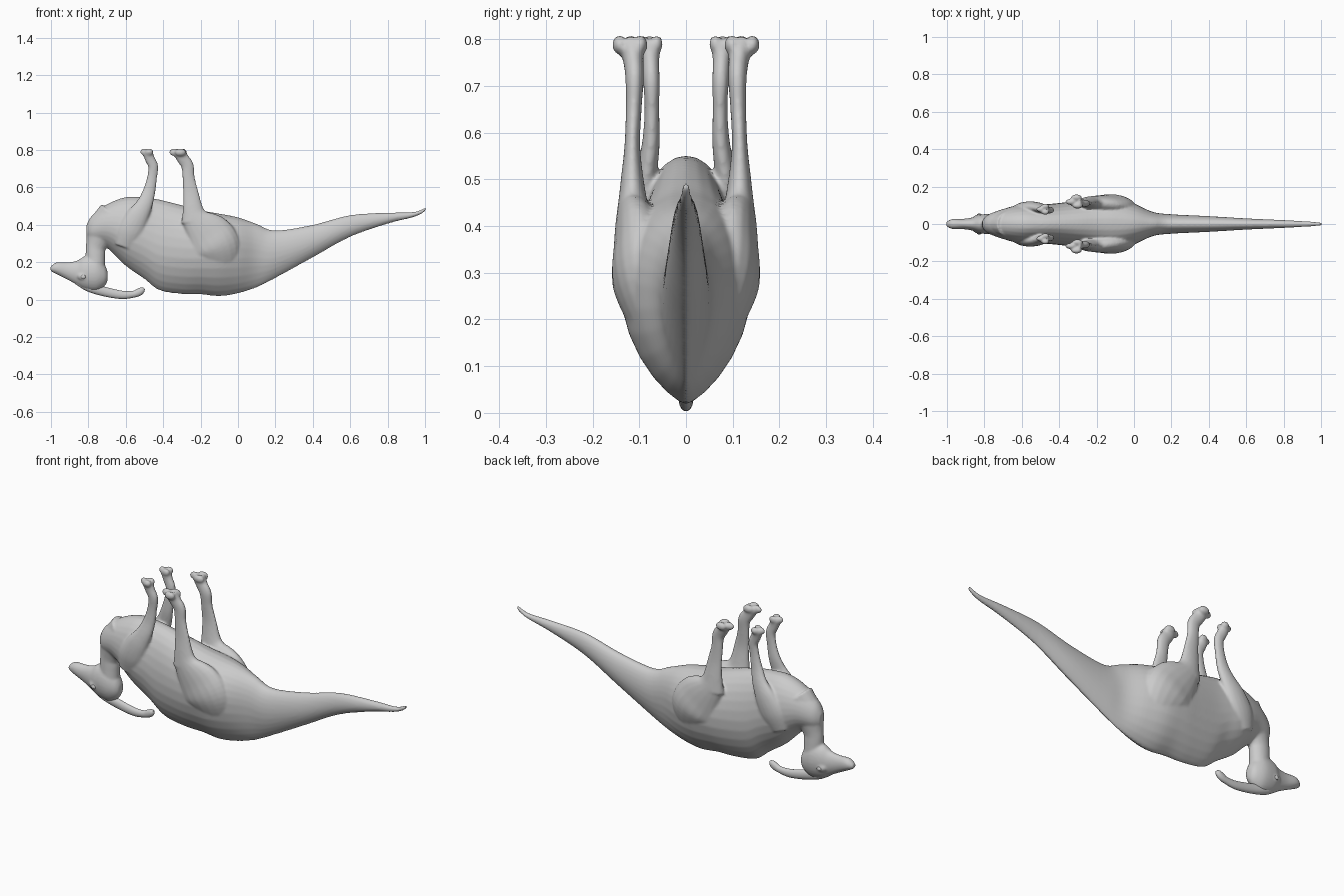
import bpy, bmesh, math
from mathutils import Vector

if "Cube" in bpy.data.objects:
    bpy.data.objects.remove(bpy.data.objects["Cube"])


def spline(rows, steps=5):
    """Catmull-Rom resampling of a list of number tuples."""
    out = []
    for i in range(len(rows) - 1):
        quad = [rows[max(0, min(len(rows) - 1, i + k))] for k in (-1, 0, 1, 2)]
        for s in range(steps):
            t = s / steps
            out.append([0.5 * (2 * b + (c - a) * t + (2 * a - 5 * b + 4 * c - d) * t * t
                               + (3 * b - a - 3 * c + d) * t ** 3) for a, b, c, d in zip(*quad)])
    out.append(list(rows[-1]))
    return out


def skin(name, rings):
    bm = bmesh.new()
    loops = [[bm.verts.new(p) for p in ring] for ring in rings]
    n = len(loops[0])
    for a, b in zip(loops, loops[1:]):
        for i in range(n):
            bm.faces.new((a[i], a[(i + 1) % n], b[(i + 1) % n], b[i]))
    bm.faces.new(loops[0])
    bm.faces.new(loops[-1])
    bmesh.ops.recalc_face_normals(bm, faces=bm.faces)
    mesh = bpy.data.meshes.new(name)
    bm.to_mesh(mesh)
    bm.free()
    ob = bpy.data.objects.new(name, mesh)
    bpy.context.collection.objects.link(ob)
    return ob


def hull(name, rows, pinch, n=28):
    """Upright sections: x, top z, bottom z, half width, height fraction of widest point."""
    rings = []
    for x, top, bot, w, f in spline(rows):
        zc = bot + (top - bot) * f
        ring = []
        for i in range(n):
            a = 2 * math.pi * i / n
            c, s = math.cos(a), math.sin(a)
            e = pinch if s < 0 else 1.0
            y = math.copysign(abs(c) ** e, c) * w
            ring.append((x, y, zc + s * ((top - zc) if s > 0 else (zc - bot))))
        rings.append(ring)
    return skin(name, rings)


def limb(name, rows, side=1, n=18):
    """Sections across a path: x, y, z, radius in the side view, radius in y."""
    pts = spline(rows)
    rings = []
    for i, (x, y, z, r, ry) in enumerate(pts):
        p, q = pts[max(i - 1, 0)], pts[min(i + 1, len(pts) - 1)]
        t = Vector((q[0] - p[0], 0, q[2] - p[2])).normalized()
        u = Vector((-t.z, 0, t.x))
        rings.append([Vector((x, y * side, z)) + u * r * math.cos(a) + Vector((0, ry * math.sin(a), 0))
                      for a in (2 * math.pi * k / n for k in range(n))])
    return skin(name, rings)


def blob(name, loc, size):
    bpy.ops.mesh.primitive_uv_sphere_add(segments=20, ring_count=12, location=loc)
    ob = bpy.context.object
    ob.name = name
    ob.scale = size
    return ob


# trunk and tail (animal lies on its back, belly up)
parts = [hull("body", [
    (-.81, .40, .33, .02, .5), (-.78, .45, .30, .05, .5), (-.70, .51, .275, .08, .5),
    (-.60, .548, .18, .105, .5), (-.50, .547, .11, .105, .5), (-.42, .535, .05, .11, .5),
    (-.30, .505, .03, .125, .52), (-.20, .478, .028, .138, .55), (-.10, .46, .018, .14, .6),
    (0, .44, .033, .11, .6), (.10, .405, .065, .065, .6), (.20, .37, .115, .052, .55),
    (.40, .40, .225, .042, .5), (.60, .452, .335, .03, .5), (.80, .465, .405, .021, .5),
    (.93, .468, .438, .014, .5), (.98, .482, .458, .011, .5), (1.003, .494, .476, .009, .5)], 1.5)]

# neck and head
parts.append(limb("neck", [
    (-.66, 0, .44, .10, .075), (-.725, 0, .37, .085, .058), (-.758, 0, .29, .056, .042),
    (-.762, 0, .24, .053, .042), (-.76, 0, .17, .05, .045)]))
parts.append(hull("head", [
    (-1.002, .178, .152, .014, .5), (-.97, .199, .135, .027, .5), (-.91, .200, .105, .028, .5),
    (-.86, .209, .078, .036, .5), (-.82, .232, .055, .05, .5), (-.76, .235, .045, .054, .5),
    (-.715, .19, .07, .038, .5), (-.697, .15, .10, .018, .5)], 1.2))

for s, tag in ((1, "left"), (-1, "right")):
    # hind leg: thigh, shin and foot
    parts.append(limb("thigh_" + tag, [
        (-.245, .116, .50, .05, .022), (-.225, .112, .43, .075, .036), (-.16, .10, .35, .125, .055),
        (-.11, .088, .27, .13, .068), (-.08, .06, .17, .09, .05), (-.07, .04, .11, .04, .02)], s))
    parts.append(limb("hind_leg_" + tag, [
        (-.23, .112, .42, .075, .036), (-.242, .115, .49, .054, .026), (-.252, .115, .57, .042, .017),
        (-.264, .112, .65, .033, .017), (-.27, .110, .715, .034, .020), (-.295, .113, .755, .033, .022),
        (-.315, .118, .79, .034, .028)], s))
    for k, (dx, dy) in enumerate(((-.338, .118), (-.308, .142), (-.302, .098))):
        parts.append(blob(f"hind_toe_{tag}_{k}", (dx, dy * s, .788), (.03, .016, .021)))
    # front leg: shoulder, arm and foot
    parts.append(limb("front_leg_" + tag, [
        (-.61, .07, .28, .05, .025), (-.58, .083, .36, .07, .034), (-.54, .09, .44, .06, .03),
        (-.50, .085, .51, .044, .024), (-.475, .075, .58, .034, .019), (-.46, .073, .65, .027, .016),
        (-.453, .074, .71, .027, .018), (-.47, .076, .75, .027, .019), (-.485, .078, .79, .028, .024)], s))
    for k, (dx, dy) in enumerate(((-.502, .078), (-.475, .095), (-.475, .063))):
        parts.append(blob(f"front_toe_{tag}_{k}", (dx, dy * s, .79), (.022, .014, .019)))
    # brow ridge around the eye
    parts.append(blob("brow_" + tag, (-.825, .036 * s, .125), (.034, .016, .022)))

# fuse the anatomy into one smooth skin
bpy.ops.object.select_all(action='DESELECT')
for ob in parts:
    ob.select_set(True)
skin_ob = parts[0]
bpy.context.view_layer.objects.active = skin_ob
bpy.ops.object.join()
remesh = skin_ob.modifiers.new("fuse", 'REMESH')
remesh.mode = 'VOXEL'
remesh.voxel_size = .006
soften = skin_ob.modifiers.new("soften", 'SMOOTH')
soften.factor = .5
soften.iterations = 7
for m in ("fuse", "soften"):
    bpy.ops.object.modifier_apply(modifier=m)

# long backward head crest
crest = limb("crest", [
    (-.88, 0, .108, .014, .016), (-.80, 0, .068, .024, .02), (-.71, 0, .042, .025, .016),
    (-.62, 0, .0255, .022, .015), (-.56, 0, .029, .018, .014), (-.53, 0, .040, .020, .015),
    (-.512, 0, .052, .016, .013), (-.502, 0, .060, .006, .006)])

# eyes
eyes = [blob("eye_" + t, (-.827, .049 * s, .122), (.013, .007, .011)) for s, t in ((1, "left"), (-1, "right"))]

bpy.ops.object.select_all(action='DESELECT')
for ob in [skin_ob, crest] + eyes:
    ob.select_set(True)
bpy.context.view_layer.objects.active = skin_ob
bpy.ops.object.shade_smooth_by_angle(angle=math.radians(50))
